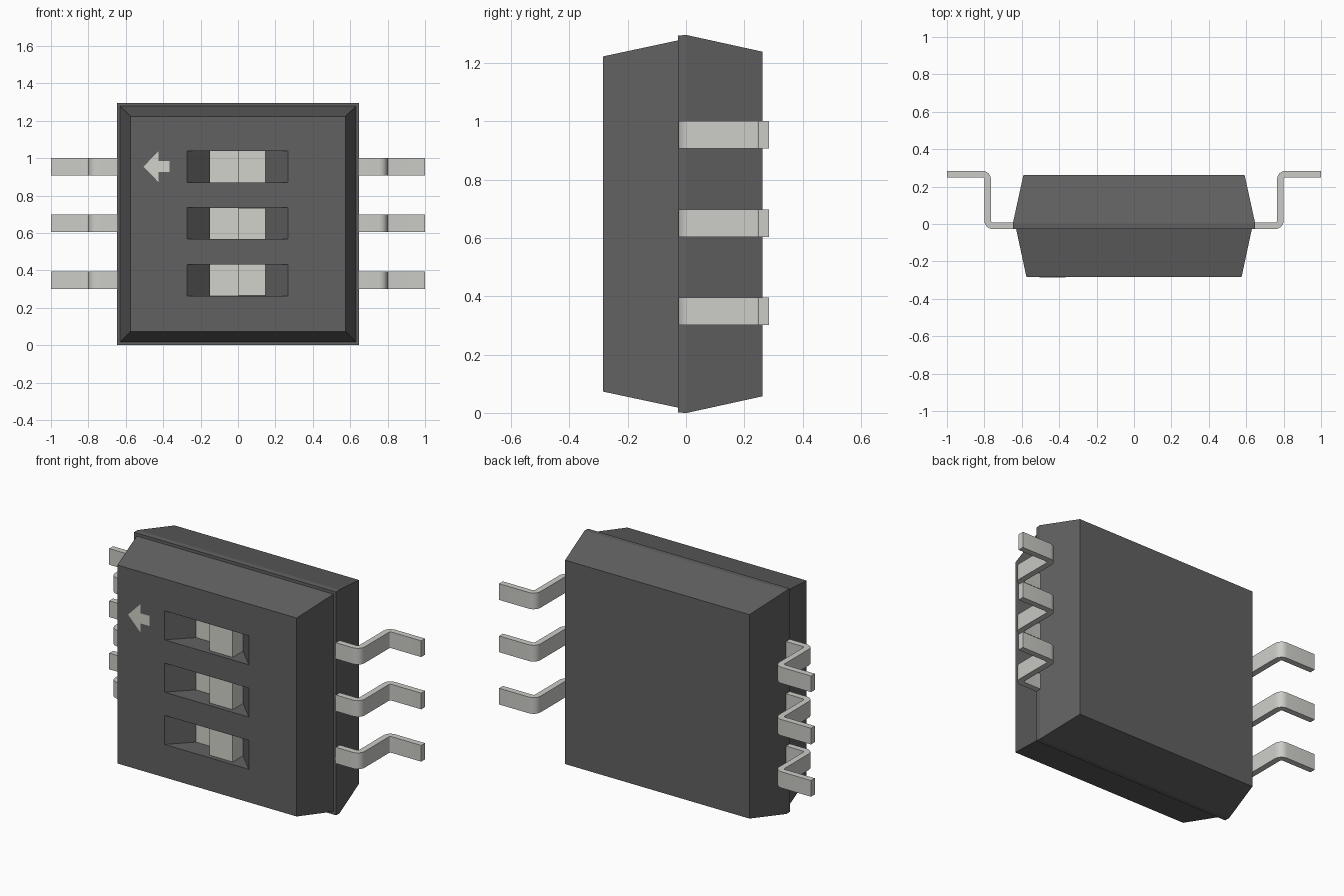
import bpy, bmesh
from math import sin, cos, radians

if "Cube" in bpy.data.objects:
    bpy.data.objects.remove(bpy.data.objects["Cube"])

CZ = 0.648  # mid height


def material(name, rgb):
    m = bpy.data.materials.new(name)
    m.diffuse_color = (*rgb, 1)
    m.use_nodes = True
    m.node_tree.nodes["Principled BSDF"].inputs["Base Color"].default_value = m.diffuse_color
    return m


DARK = material("dark_plastic", (0.12, 0.12, 0.12))
LIGHT = material("pale_slider", (0.65, 0.65, 0.60))
METAL = material("tinned_metal", (0.60, 0.60, 0.57))


def finish(bm, name, mat):
    bmesh.ops.recalc_face_normals(bm, faces=bm.faces)
    me = bpy.data.meshes.new(name)
    bm.to_mesh(me)
    bm.free()
    ob = bpy.data.objects.new(name, me)
    bpy.context.collection.objects.link(ob)
    me.materials.append(mat)
    return ob


def prism(name, pts, lo, hi, mat, axis="z"):
    """Extrude an outline: xy points along z, or xz points along y."""
    bm = bmesh.new()
    put = (lambda p, t: (p[0], p[1], t)) if axis == "z" else (lambda p, t: (p[0], t, p[1]))
    a = [bm.verts.new(put(p, lo)) for p in pts]
    b = [bm.verts.new(put(p, hi)) for p in pts]
    bm.faces.new(a)
    bm.faces.new(b)
    for i in range(len(pts)):
        j = (i + 1) % len(pts)
        bm.faces.new((a[i], a[j], b[j], b[i]))
    return finish(bm, name, mat)


def arc(cx, cy, r, a0, a1, n=6):
    angles = [radians(a0 + (a1 - a0) * i / n) for i in range(n + 1)]
    return [(cx + r * cos(a), cy + r * sin(a)) for a in angles]


# Housing: square rings lofted front to back, with a stepped parting rim
bm = bmesh.new()
rings = []
for y, h in [(-0.284, 0.575), (-0.027, 0.630), (-0.027, 0.647), (0.003, 0.648), (0.263, 0.591)]:
    rings.append([bm.verts.new((sx * h, y, CZ + sz * h))
                  for sx, sz in ((-1, -1), (1, -1), (1, 1), (-1, 1))])
for r, s in zip(rings, rings[1:]):
    for i in range(4):
        j = (i + 1) % 4
        bm.faces.new((r[i], r[j], s[j], s[i]))
bm.faces.new(rings[0])
bm.faces.new(rings[-1])
housing = finish(bm, "housing", DARK)

# Outlines seen from above: sloped-end slot, stepped slider, bent lead
FLOOR = -0.164
k = 0.02 / (0.284 + FLOOR)  # carry the slot slope past the front face
slot = [(-0.272 - 0.12 * k, -0.304), (0.268 + 0.12 * k, -0.304), (0.148, FLOOR), (-0.152, FLOOR)]
slider = [(-0.151, -0.10), (-0.151, FLOOR - 0.003), (0, FLOOR - 0.003),
          (0, -0.259), (0.147, -0.259), (0.147, -0.10)]
lead = ([(0.60, -0.027)] + arc(0.755, 0.018, 0.045, -90, 0)
        + arc(0.81, 0.239, 0.010, 180, 90) + [(1.0, 0.249), (1.0, 0.284)]
        + arc(0.81, 0.239, 0.045, 90, 180)
        + arc(0.755, 0.018, 0.010, 0, -90) + [(0.60, 0.008)])

leads = []
for n, z in enumerate((0.348, 0.651, 0.954), 1):
    # Slot cut in the front face
    cutter = prism("slot_cutter", slot, z - 0.084, z + 0.084, DARK)
    mod = housing.modifiers.new("slot", "BOOLEAN")
    mod.operation = "DIFFERENCE"
    mod.solver = "EXACT"
    mod.object = cutter
    bpy.context.view_layer.objects.active = housing
    bpy.ops.object.modifier_apply(modifier=mod.name)
    bpy.data.objects.remove(cutter)
    # Switch slider
    prism(f"slider_{n}", slider, z - 0.083, z + 0.083, LIGHT)
    # Gull-wing leads on both sides
    for side, s in (("left", -1), ("right", 1)):
        leads.append(prism(f"lead_{side}_{n}", [(s * x, y) for x, y in lead],
                           z - 0.047, z + 0.047, METAL))

# Direction arrow on the front face
arrow = [(-0.505, 0.955), (-0.425, 0.872), (-0.425, 0.925), (-0.367, 0.925),
         (-0.367, 0.985), (-0.425, 0.985), (-0.425, 1.037)]
prism("direction_arrow", arrow, -0.2855, -0.275, LIGHT, "y")

# Smooth the lead bends only
bpy.ops.object.select_all(action="DESELECT")
for ob in leads:
    ob.select_set(True)
bpy.context.view_layer.objects.active = leads[0]
bpy.ops.object.shade_smooth_by_angle(angle=radians(30))
